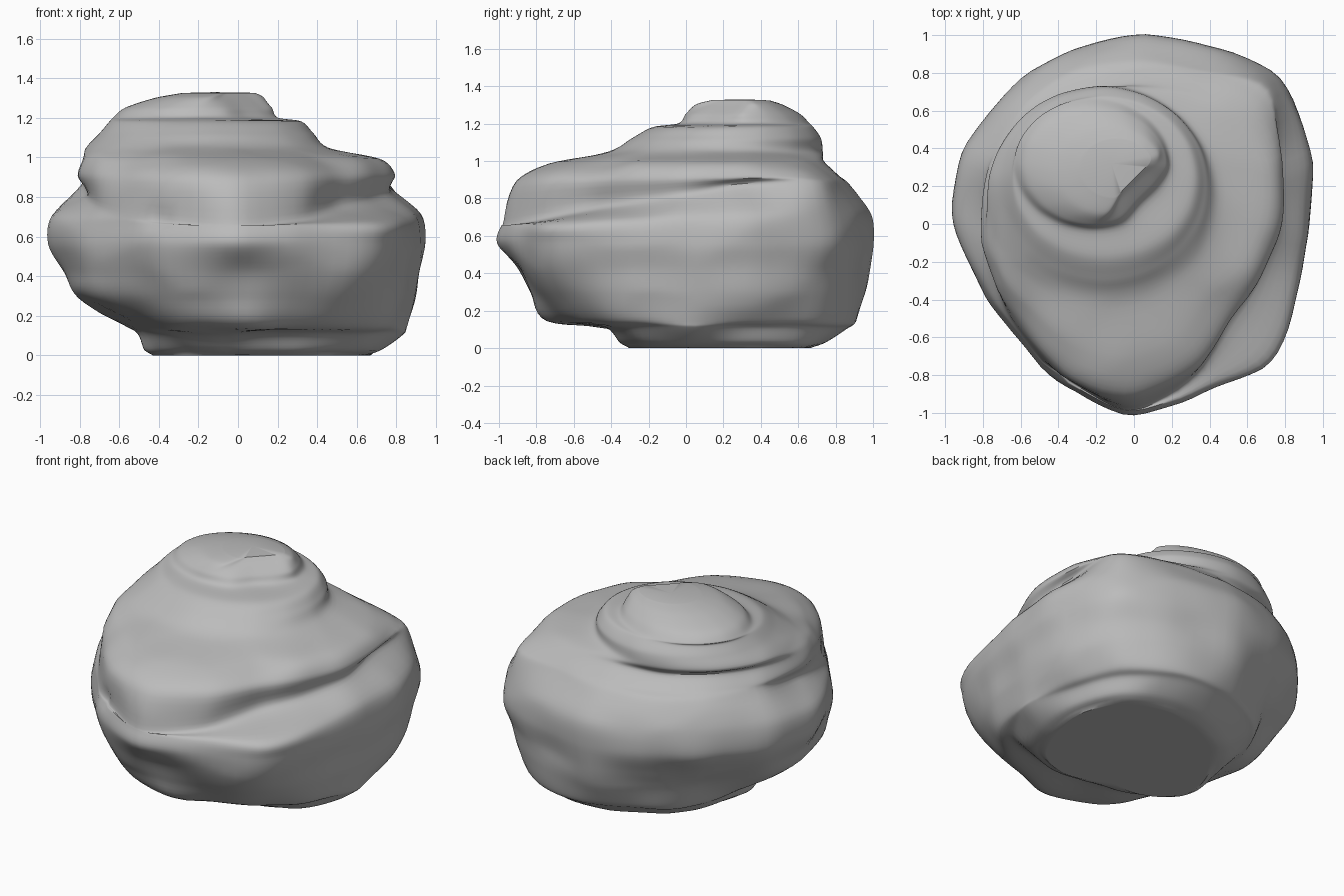
import bpy
import bmesh
from math import cos, sin, tau, radians
from mathutils import Vector, noise

if "Cube" in bpy.data.objects:
    bpy.data.objects.remove(bpy.data.objects["Cube"], do_unlink=True)

stone = bpy.data.materials.new("grey stone")
stone.use_nodes = True
stone.diffuse_color = (0.5, 0.5, 0.5, 1)
stone.node_tree.nodes["Principled BSDF"].inputs["Base Color"].default_value = stone.diffuse_color

SIDES = 16     # control directions, counted from +x towards +y
FINE = 6       # smooth steps between control points


def outline(z, tilt, radii):
    """Irregular layer about the origin; radii in hundredths, height tilts with y
    and levels off towards the back."""
    ring = []
    for i, r in enumerate(radii):
        a = tau * i / SIDES
        x, y = r / 100 * cos(a), r / 100 * sin(a)
        ring.append(Vector((x, y, z + tilt * min(y, 0.3))))
    return ring


def oval(z, left, right, front, back, cut=9):
    """Oval layer given by its four limits, sliced flat on its front right side."""
    ring = []
    for i in range(SIDES):
        a = tau * i / SIDES
        x = (left + right) / 2 + (right - left) / 2 * cos(a)
        y = (front + back) / 2 + (back - front) / 2 * sin(a)
        over = max(0, x - y - cut) / 2
        ring.append(Vector((x - over, y + over, z)))
    return ring


def scaled(radii, factor):
    return [r * factor for r in radii]


base = [62, 73, 79, 72, 58, 50, 45, 43, 43, 36, 28, 22, 20, 28, 42, 55]
foot = [82, 83, 90, 90, 83, 74, 64, 56, 49, 48, 46, 43, 42, 46, 58, 74]
lip = [84, 88, 96, 95, 88, 79, 69, 62, 54, 54, 58, 71, 74, 70, 76, 83]
overhang = [87, 95, 102, 98, 94, 84, 76, 80, 80, 78, 77, 82, 83, 84, 91, 88]
waist = [89, 98, 105, 99, 97, 91, 87, 90, 88, 83, 83, 89, 90, 92, 98, 90]
belly = [92, 101, 108, 102, 99, 97, 97, 97, 95, 87, 86, 94, 100, 96, 101, 93]
groove = [77, 82, 101, 90, 86, 87, 86, 83, 77, 79, 83, 90, 97, 84, 71, 71]
slab = [78, 85, 95, 86, 80, 81, 81, 81, 82, 80, 80, 87, 91, 82, 70, 72]
slab_top = [69, 77, 80, 76, 73, 74, 75, 77, 79, 75, 71, 72, 72, 65, 55, 62]

# Layers of the boulder from the ground to the summit
layers = [
    outline(0, 0, scaled(base, 0.96)),
    outline(0.03, 0, [(2 * a + b) / 3 + 2 for a, b in zip(base, foot)]),
    outline(0.11, 0, foot),
    outline(0.15, 0, lip),
    outline(0.29, 0, overhang),
    outline(0.42, 0, waist),
    outline(0.56, 0, belly),
    outline(0.7, 0.05, scaled(belly, 0.98)),
    outline(0.82, 0.16, groove),
    outline(0.91, 0.02, slab),
    outline(0.99, 0.01, slab_top),
    oval(1.045, -0.77, 0.45, -0.41, 0.73),
    oval(1.12, -0.7, 0.38, -0.29, 0.72),
    oval(1.18, -0.65, 0.32, -0.18, 0.68),
    oval(1.2, -0.63, 0.2, -0.04, 0.66, -0.04),
    oval(1.25, -0.57, 0.17, 0, 0.61, -0.11),
    oval(1.3, -0.42, 0.15, 0.05, 0.52, -0.2),
    oval(1.325, -0.28, 0.1, 0.14, 0.45, -0.24),
]


def spline(a, b, c, d, t):
    """Smooth curve from b to c."""
    m, n = (c - a) * 0.45, (d - b) * 0.45
    s = t * t
    u = s * t
    return b * (2*u - 3*s + 1) + m * (u - 2*s + t) + c * (3*s - 2*u) + n * (u - s)


def around(ring):
    n = len(ring)
    return [spline(ring[i - 1], ring[i], ring[(i + 1) % n], ring[(i + 2) % n], k / FINE)
            for i in range(n) for k in range(FINE)]


def upward(rings):
    last = len(rings) - 1
    out = []
    for j in range(last):
        four = [rings[min(max(j + o, 0), last)] for o in (-1, 0, 1, 2)]
        for k in range(FINE):
            out.append([spline(*p, k / FINE) for p in zip(*four)])
    return out + [rings[last]]


# Hollows: centre, reach, push towards the core
dents = [
    (Vector((-0.42, -0.82, 0.7)), 0.1, 0.03),
    (Vector((0.65, -0.6, 0.3)), 0.25, 0.02),
    (Vector((0.1, -0.85, 0.42)), 0.25, 0.02),
]
core = Vector((0, 0.1, 0.6))


def weather(p):
    """Chip the surface with broad, faceted relief that fades out at the summit."""
    if p.z < 0.01:
        return Vector((p.x, p.y, 0))
    away = (p - core).normalized()
    chips = noise.voronoi(p * 2.6)[0]
    relief = 0.03 * (chips[0] - 0.35) + 0.01 * noise.noise(p * 4)
    relief *= min(1, max(0.2, (1.2 - p.z) * 4))
    for centre, reach, push in dents:
        near = max(0, 1 - (p - centre).length / reach)
        relief -= push * near * near * (3 - 2 * near)
    p = p + away * relief
    p.z = max(p.z, 0)
    return p


# Loft the layers into one closed surface
bm = bmesh.new()
rows = [[bm.verts.new(weather(p)) for p in ring]
        for ring in upward([around(r) for r in layers])]
count = len(rows[0])
for low, high in zip(rows, rows[1:]):
    for i in range(count):
        k = (i + 1) % count
        bm.faces.new((low[i], low[k], high[k], high[i]))
bm.faces.new(rows[0][::-1])
peak = bm.verts.new((-0.12, 0.32, 1.33))
for i in range(count):
    bm.faces.new((rows[-1][i], rows[-1][(i + 1) % count], peak))
bmesh.ops.recalc_face_normals(bm, faces=bm.faces)

mesh = bpy.data.meshes.new("boulder")
bm.to_mesh(mesh)
bm.free()
mesh.materials.append(stone)
boulder = bpy.data.objects.new("boulder", mesh)
bpy.context.collection.objects.link(boulder)
bpy.context.view_layer.objects.active = boulder
boulder.select_set(True)
bpy.ops.object.shade_smooth_by_angle(angle=radians(40))
